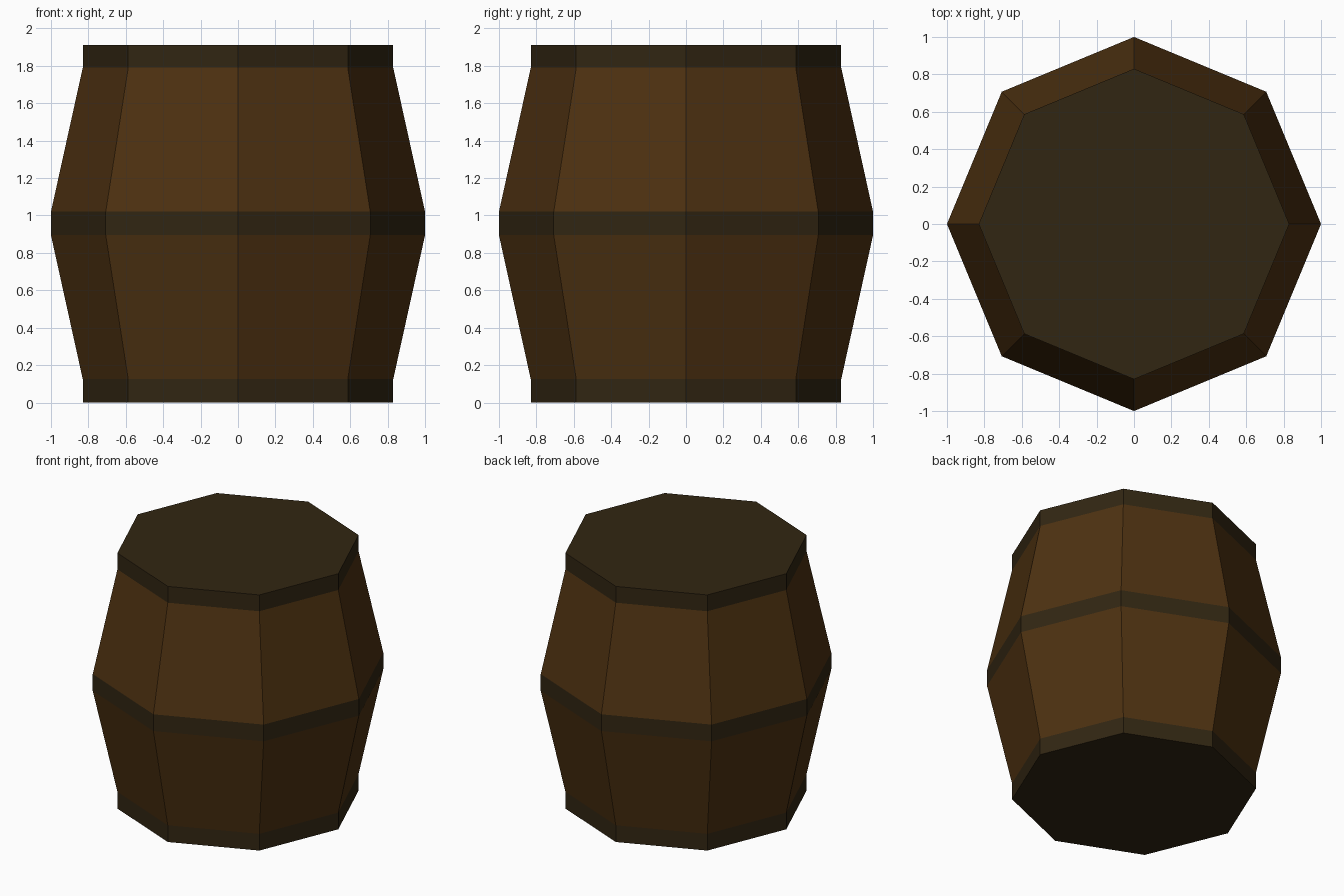
import bpy, bmesh, math

if "Cube" in bpy.data.objects:
    bpy.data.objects.remove(bpy.data.objects["Cube"])

SIDES = 8
END_R, BELLY_R = 0.83, 1.0


def material(name, rgb):
    m = bpy.data.materials.new(name)
    m.diffuse_color = (*rgb, 1.0)
    m.use_nodes = True
    m.node_tree.nodes["Principled BSDF"].inputs["Base Color"].default_value = m.diffuse_color
    return m


wood = material("brown_wood", (0.075, 0.031, 0.0055))
iron = material("dark_iron", (0.031, 0.019, 0.0060))


def section(name, z0, r0, z1, r1, mat, bottom=False, top=False):
    """Eight-sided barrel section, optionally closed at either end."""
    bm = bmesh.new()
    rings = []
    for z, r in ((z0, r0), (z1, r1)):
        rings.append([bm.verts.new((r * math.cos(2 * math.pi * i / SIDES),
                                    r * math.sin(2 * math.pi * i / SIDES), z))
                      for i in range(SIDES)])
    lo, hi = rings
    for i in range(SIDES):
        j = (i + 1) % SIDES
        bm.faces.new((lo[i], lo[j], hi[j], hi[i]))
    if bottom:
        bm.faces.new(lo[::-1])
    if top:
        bm.faces.new(hi)
    mesh = bpy.data.meshes.new(name)
    bm.to_mesh(mesh)
    bm.free()
    mesh.materials.append(mat)
    obj = bpy.data.objects.new(name, mesh)
    bpy.context.collection.objects.link(obj)
    return obj


# Hoops, with the end hoops closed by the lids
section("bottom_hoop_and_base", 0.0, END_R, 0.125, END_R, iron, bottom=True)
section("middle_hoop", 0.895, BELLY_R, 1.02, BELLY_R, iron)
section("top_hoop_and_lid", 1.79, END_R, 1.912, END_R, iron, top=True)

# Wooden staves bulging towards the middle hoop
section("lower_staves", 0.125, END_R, 0.895, BELLY_R, wood)
section("upper_staves", 1.02, BELLY_R, 1.79, END_R, wood)
